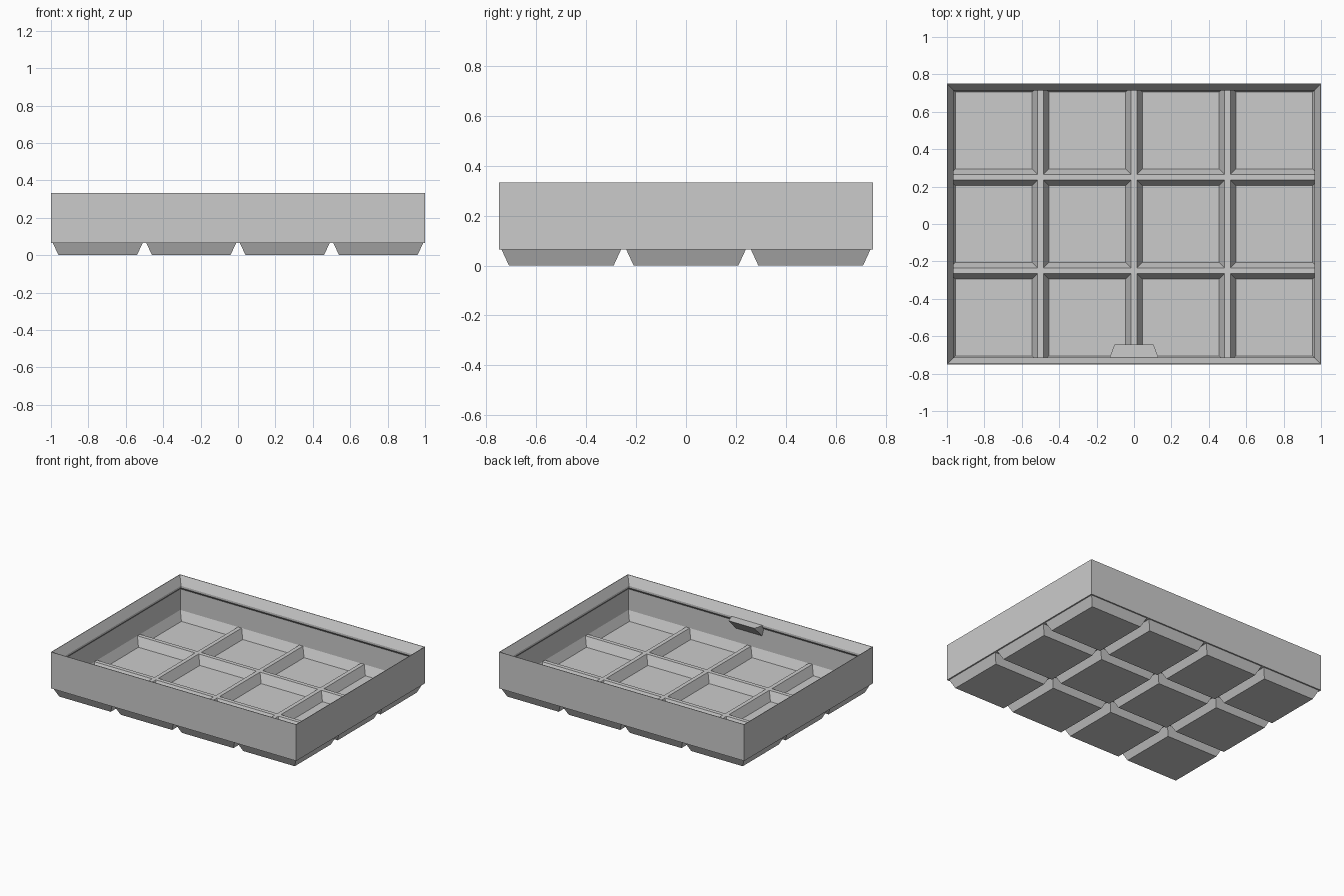
import bpy
import bmesh

cube = bpy.data.objects.get("Cube")
if cube:
    bpy.data.objects.remove(cube, do_unlink=True)

# Overall sizes
COLS, ROWS, PITCH = 4, 3, 0.5
HALF_X, HALF_Y = COLS * PITCH / 2, ROWS * PITCH / 2
FOOT_TOP, RIDGE_TOP, FLOOR = 0.065, 0.08, 0.015
LIP_BASE, RIM = 0.27, 0.333
WALL, LIP = 0.015, 0.035

grey = bpy.data.materials.new("light grey")
grey.use_nodes = True
colour = (0.6, 0.6, 0.6, 1)
grey.diffuse_color = colour
grey.node_tree.nodes["Principled BSDF"].inputs["Base Color"].default_value = colour


def ring(bm, cx, cy, hx, hy, z):
    """Rectangular loop of vertices, counter-clockwise from above."""
    signs = ((-1, -1), (1, -1), (1, 1), (-1, 1))
    return [bm.verts.new((cx + sx * hx, cy + sy * hy, z)) for sx, sy in signs]


def loft(bm, rings):
    """Join successive loops with quads."""
    for a, b in zip(rings, rings[1:]):
        for i in range(4):
            j = (i + 1) % 4
            bm.faces.new((a[i], a[j], b[j], b[i]))


def finish(name, bm):
    bmesh.ops.remove_doubles(bm, verts=bm.verts, dist=0.0001)
    bmesh.ops.dissolve_degenerate(bm, edges=bm.edges, dist=0.0001)
    mesh = bpy.data.meshes.new(name)
    bm.to_mesh(mesh)
    bm.free()
    mesh.materials.append(grey)
    obj = bpy.data.objects.new(name, mesh)
    bpy.context.collection.objects.link(obj)
    return obj


def cell_centres():
    for col in range(COLS):
        for row in range(ROWS):
            yield (col + 0.5) * PITCH - HALF_X, (row + 0.5) * PITCH - HALF_Y


# Tapered feet, with the flat underside between them
bm = bmesh.new()
for cx, cy in cell_centres():
    loops = [ring(bm, cx, cy, h, h, z)
             for h, z in ((0.21, 0), (0.24, FOOT_TOP), (PITCH / 2, FOOT_TOP))]
    loft(bm, loops)
    bm.faces.new(loops[0][::-1])
finish("base_feet", bm)

# Sunken compartments with ridges between; outer margins stop at the wall
bm = bmesh.new()
for cx, cy in cell_centres():
    loops = [ring(bm, cx, cy, h, h, z)
             for h, z in ((PITCH / 2, RIDGE_TOP), (PITCH / 2 - WALL, RIDGE_TOP),
                          (0.205, FLOOR))]
    for v in loops[0]:
        v.co.x = max(-HALF_X + WALL, min(HALF_X - WALL, v.co.x))
        v.co.y = max(-HALF_Y + WALL, min(HALF_Y - WALL, v.co.y))
    loft(bm, loops)
    bm.faces.new(loops[-1])
finish("compartment_floor", bm)

# Thin outer wall with a bevelled, overhanging stacking lip
bm = bmesh.new()
profile = ((0, FOOT_TOP), (0, RIM), (0.004, RIM), (LIP, LIP_BASE),
           (LIP, LIP_BASE - 0.015), (WALL, LIP_BASE - 0.035), (WALL, RIDGE_TOP))
loft(bm, [ring(bm, 0, 0, HALF_X - d, HALF_Y - d, z) for d, z in profile])
finish("wall_and_lip", bm)

# Wedge-shaped label tab under the front lip
bm = bmesh.new()
wall_y, lip_y, edge_y = -HALF_Y + WALL, -HALF_Y + LIP, -HALF_Y + 0.105
section = ((wall_y, LIP_BASE, 0.13), (lip_y, LIP_BASE, 0.13),
           (edge_y, LIP_BASE, 0.105), (wall_y, 0.18, 0.105))
left = [bm.verts.new((w, y, z)) for y, z, w in section]
right = [bm.verts.new((-w, y, z)) for y, z, w in section]
loft(bm, [left, right])
bm.faces.new(left[::-1])
bm.faces.new(right)
bmesh.ops.recalc_face_normals(bm, faces=bm.faces)
finish("label_tab", bm)
